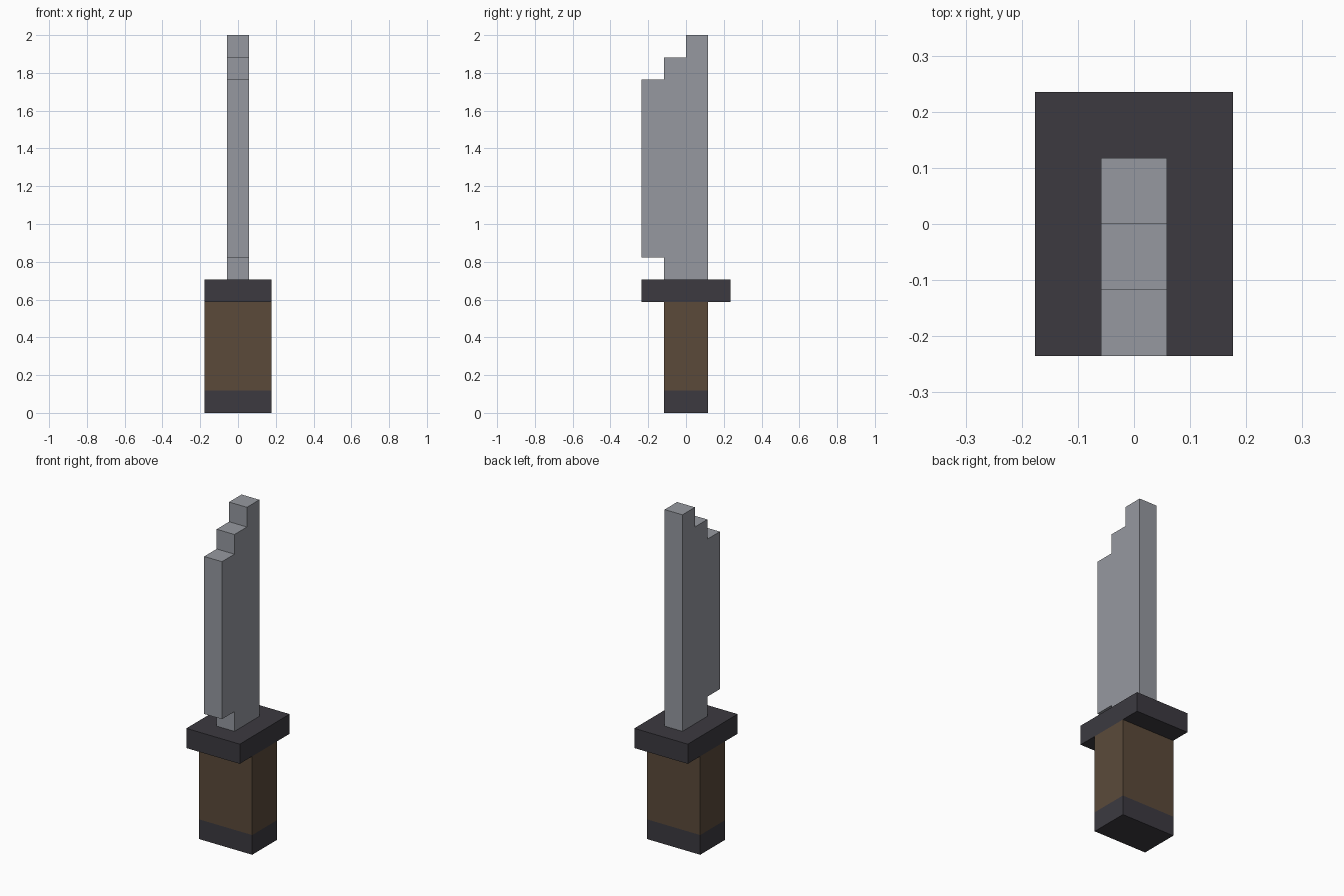
import bpy
import bmesh

cube = bpy.data.objects.get("Cube")
if cube:
    bpy.data.objects.remove(cube, do_unlink=True)

U = 2 / 17  # one block of the grid the knife is built on


def material(name, srgb):
    lin = [((c / 255 + 0.055) / 1.055) ** 2.4 for c in srgb] + [1.0]
    mat = bpy.data.materials.new(name)
    mat.use_nodes = True
    mat.diffuse_color = lin
    bsdf = next(n for n in mat.node_tree.nodes if n.type == 'BSDF_PRINCIPLED')
    bsdf.inputs["Base Color"].default_value = lin
    return mat


def extrude_profile(name, profile, half_width, mat):
    """Extrude a (y, z) outline, in blocks, symmetrically along x."""
    bm = bmesh.new()
    face = bm.faces.new([bm.verts.new((-half_width * U, y * U, z * U)) for y, z in profile])
    ext = bmesh.ops.extrude_face_region(bm, geom=[face])
    verts = [v for v in ext["geom"] if isinstance(v, bmesh.types.BMVert)]
    bmesh.ops.translate(bm, verts=verts, vec=(2 * half_width * U, 0, 0))
    bmesh.ops.recalc_face_normals(bm, faces=bm.faces)
    mesh = bpy.data.meshes.new(name)
    bm.to_mesh(mesh)
    bm.free()
    mesh.materials.append(mat)
    obj = bpy.data.objects.new(name, mesh)
    bpy.context.collection.objects.link(obj)
    return obj


def block(name, half_depth, z0, z1, mat):
    d = half_depth
    return extrude_profile(name, [(-d, z0), (d, z0), (d, z1), (-d, z1)], 1.5, mat)


steel = material("steel grey", (150, 153, 160))
dark = material("dark metal", (60, 58, 64))
wood = material("brown grip", (91, 74, 58))

# Grip with its end cap and the wider guard
block("pommel", 1, 0, 1, dark)
block("handle", 1, 1, 5, wood)
block("guard", 2, 5, 6, dark)

# Blade: straight spine at the back, stepped tip and notched heel in front
extrude_profile("blade", [(-1, 6), (1, 6), (1, 17), (0, 17), (0, 16), (-1, 16),
                          (-1, 15), (-2, 15), (-2, 7), (-1, 7)], 0.5, steel)
